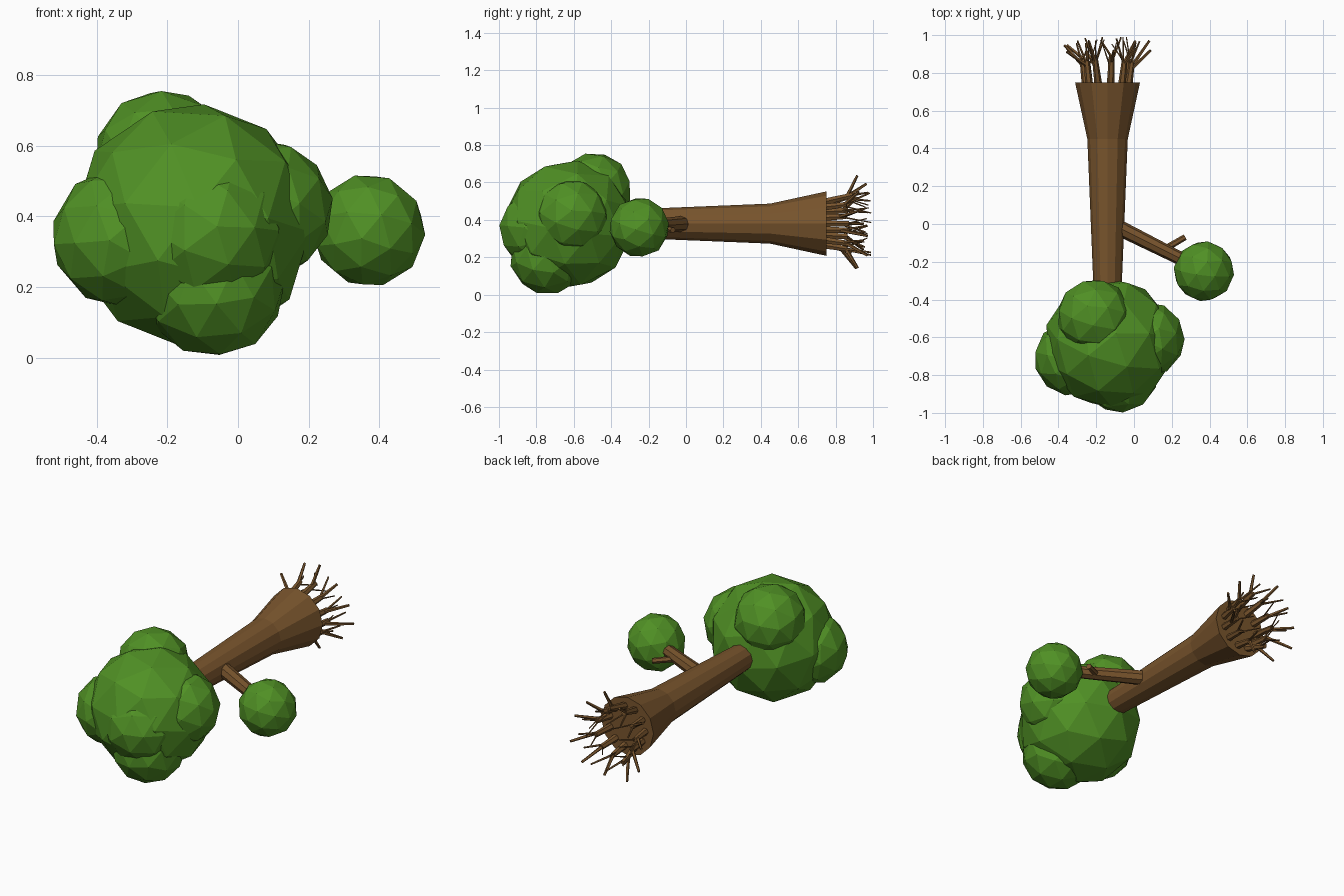
import bpy, bmesh, math, random
from mathutils import Vector, Matrix

if "Cube" in bpy.data.objects:
    bpy.data.objects.remove(bpy.data.objects["Cube"])

random.seed(4)


def material(name, rgb):
    m = bpy.data.materials.new(name)
    m.diffuse_color = (*rgb, 1)
    m.use_nodes = True
    m.node_tree.nodes["Principled BSDF"].inputs["Base Color"].default_value = m.diffuse_color
    return m


BARK = material("bark brown", (0.19, 0.09, 0.026))
LEAF = material("leaf green", (0.08, 0.28, 0.018))


def finish(bm, name, mat):
    bmesh.ops.recalc_face_normals(bm, faces=bm.faces)
    mesh = bpy.data.meshes.new(name)
    bm.to_mesh(mesh)
    bm.free()
    mesh.materials.append(mat)
    obj = bpy.data.objects.new(name, mesh)
    bpy.context.collection.objects.link(obj)
    return obj


def tube(bm, points, radii, sides):
    """Closed tapering tube through points."""
    points = [Vector(p) for p in points]
    rot = (points[-1] - points[0]).to_track_quat('Z', 'Y')
    rings = []
    for p, r in zip(points, radii):
        rings.append([bm.verts.new(p + rot @ Vector((r * math.cos(a), r * math.sin(a), 0)))
                      for a in (math.tau * i / sides for i in range(sides))])
    for lo, hi in zip(rings, rings[1:]):
        for i in range(sides):
            j = (i + 1) % sides
            bm.faces.new((lo[i], lo[j], hi[j], hi[i]))
    bm.faces.new(rings[0])
    bm.faces.new(rings[-1])


def leaf_ball(name, centre, radius, outward):
    """Faceted ball with a five-sided cap facing outward."""
    bm = bmesh.new()
    rot = Vector(outward).to_track_quat('Z', 'Y').to_matrix().to_4x4()
    bmesh.ops.create_icosphere(bm, subdivisions=2, radius=radius,
                               matrix=Matrix.Translation(centre) @ rot)
    return finish(bm, name, LEAF)


# Trunk lying along y, flared at the root end
AX, AZ = -0.14, 0.38
bm = bmesh.new()
tube(bm, [(AX, y, AZ) for y in (-0.45, 0.45, 0.75)], (0.07, 0.107, 0.172), 12)
finish(bm, "trunk", BARK)

# Side branch and its twig
bm = bmesh.new()
tube(bm, [(-0.12, 0.0, 0.38), (0.32, -0.22, 0.365)], (0.043, 0.034), 8)
finish(bm, "branch", BARK)
bm = bmesh.new()
tube(bm, [(0.15, -0.14, 0.365), (0.27, -0.07, 0.345)], (0.018, 0.016), 6)
finish(bm, "twig", BARK)

# Crown: a big ball with bulges pushing through it
leaf_ball("crown", (-0.13, -0.63, 0.375), 0.347, (0.1, 0.15, 1))
bulges = [
    ("crown_top", (-0.21, -0.49, 0.56), 0.2, (-0.2, 0.3, 1)),
    ("crown_left", (-0.33, -0.71, 0.34), 0.2, (-1, -0.3, -0.1)),
    ("crown_front", (-0.08, -0.79, 0.35), 0.21, (0.1, -1, 0.1)),
    ("crown_bottom", (-0.07, -0.74, 0.205), 0.205, (0.1, -0.3, -1)),
    ("crown_right", (0.07, -0.61, 0.42), 0.2, (1, 0, 0.15)),
]
for args in bulges:
    leaf_ball(*args)
leaf_ball("small_crown", (0.37, -0.25, 0.36), 0.161, (0.5, -0.6, 0.6))

# Roots: a ring of stubs, each forking into thin ends
bm = bmesh.new()
N = 11


def spot(a, r, y):
    return Vector((AX + r * math.cos(a), y, AZ + r * math.sin(a)))


for k in range(N):
    a = math.tau * (k + 0.5) / N
    base = spot(a, 0.115, 0.73)
    knee = spot(a, 0.145 + random.uniform(-0.02, 0.02), random.uniform(0.85, 0.9))
    tube(bm, [base, knee], (0.021, 0.015), 6)
    tips = [(0.0, random.uniform(0.22, 0.265), random.uniform(0.91, 0.97), 0.009),
            (random.uniform(0.2, 0.45), 0.17, random.uniform(0.94, 0.99), 0.006),
            (random.uniform(-0.5, -0.2), 0.1, random.uniform(0.95, 1.0), 0.004)]
    for da, r, y, w in tips:
        start = knee.lerp(base, random.uniform(0.02, 0.4))
        tube(bm, [start, spot(a + da, r, y)], (w * 1.2, w * 0.8), 5)
finish(bm, "roots", BARK)
